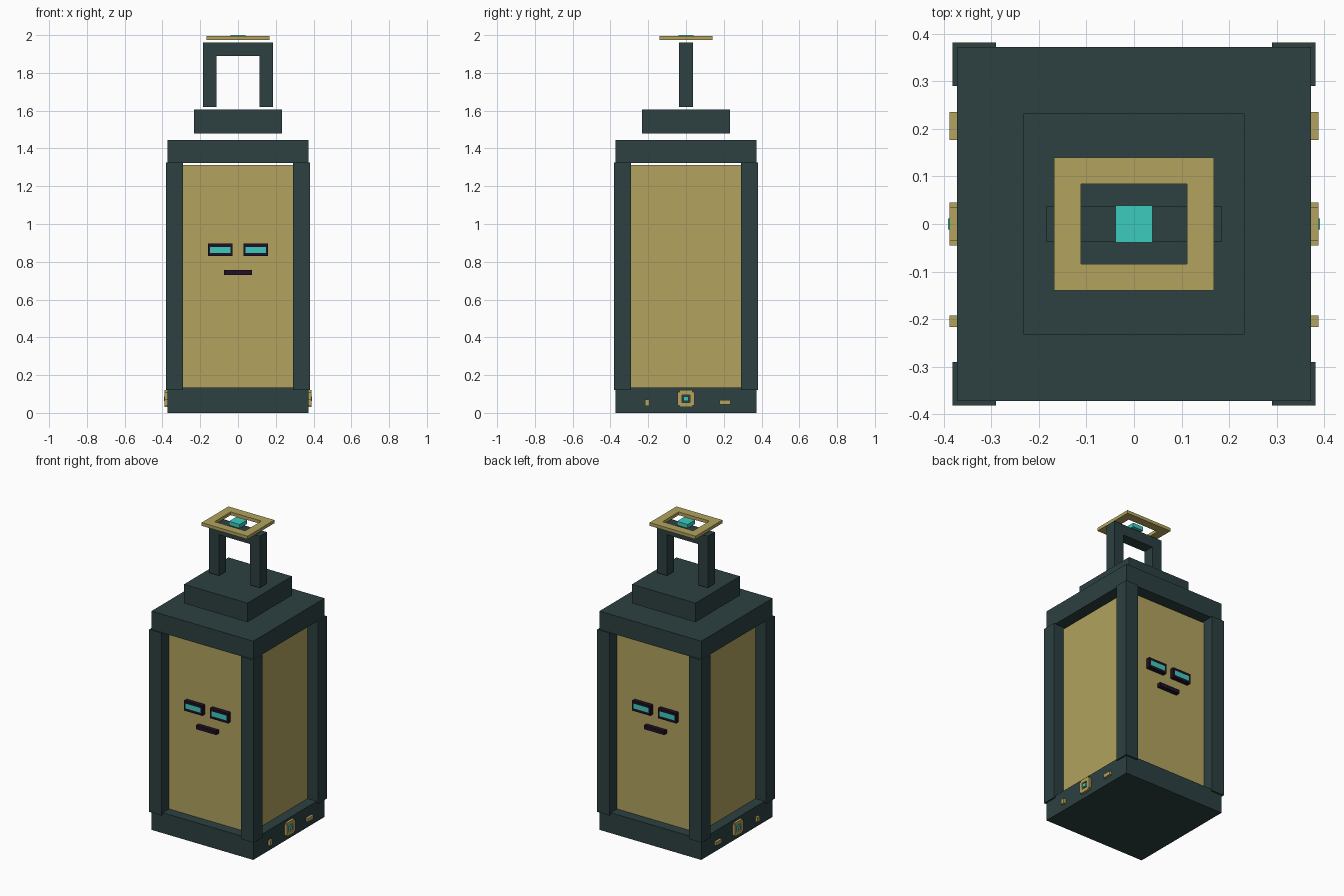
import bpy
import math
from mathutils import Matrix

cube = bpy.data.objects.get("Cube")
if cube:
    bpy.data.objects.remove(cube, do_unlink=True)


def material(name, rgb):
    m = bpy.data.materials.new(name)
    m.use_nodes = True
    m.diffuse_color = (*rgb, 1)
    bsdf = next(n for n in m.node_tree.nodes if n.type == 'BSDF_PRINCIPLED')
    bsdf.inputs["Base Color"].default_value = (*rgb, 1)
    return m


GREEN = material("dark green metal", (0.026, 0.051, 0.053))
GOLD = material("pale gold", (0.445, 0.366, 0.112))
TEAL = material("bright teal", (0.045, 0.597, 0.515))
INK = material("dark purple", (0.014, 0.005, 0.018))


def link(name, mesh, mat):
    mesh.materials.clear()
    mesh.materials.append(mat)
    obj = bpy.data.objects.new(name, mesh)
    bpy.context.collection.objects.link(obj)
    return obj


def box(name, lo, hi, mat):
    """Box between two opposite corners."""
    (x0, y0, z0), (x1, y1, z1) = lo, hi
    verts = [(x, y, z) for z in (z0, z1) for x, y in
             ((x0, y0), (x1, y0), (x1, y1), (x0, y1))]
    faces = [(3, 2, 1, 0), (4, 5, 6, 7), (0, 1, 5, 4),
             (1, 2, 6, 5), (2, 3, 7, 6), (3, 0, 4, 7)]
    mesh = bpy.data.meshes.new(name)
    mesh.from_pydata(verts, [], faces)
    return link(name, mesh, mat)


def prism(name, loops, depth, matrix, mat):
    """Flat outline with optional holes, thickened about its own plane."""
    curve = bpy.data.curves.new(name, 'CURVE')
    curve.dimensions = '2D'
    curve.fill_mode = 'BOTH'
    curve.extrude = depth / 2
    for pts in loops:
        spline = curve.splines.new('POLY')
        spline.points.add(len(pts) - 1)
        for p, (x, y) in zip(spline.points, pts):
            p.co = (x, y, 0, 1)
        spline.use_cyclic_u = True
    temp = bpy.data.objects.new(name + " outline", curve)
    mesh = bpy.data.meshes.new_from_object(temp)
    bpy.data.objects.remove(temp)
    bpy.data.curves.remove(curve)
    mesh.transform(matrix)
    for poly in mesh.polygons:
        poly.use_smooth = False
    return link(name, mesh, mat)


def rect(a, b):
    return [(-a, -b), (a, -b), (a, b), (-a, b)]


# Lantern body
box("base", (-0.372, -0.372, 0), (0.372, 0.372, 0.135), GREEN)
box("lamp_panels", (-0.306, -0.306, 0.13), (0.306, 0.306, 1.312), GOLD)
box("roof", (-0.372, -0.372, 1.322), (0.372, 0.372, 1.445), GREEN)
box("upper_roof", (-0.232, -0.232, 1.48), (0.232, 0.232, 1.606), GREEN)
for sx in (-1, 1):
    for sy in (-1, 1):
        cx, cy = sx * 0.336, sy * 0.336
        name = ("back" if sy > 0 else "front") + ("_left" if sx > 0 else "_right") + "_post"
        box(name, (cx - 0.046, cy - 0.046, 0.12), (cx + 0.046, cy + 0.046, 1.325), GREEN)

# Handle arch, standing in the xz plane
upright = Matrix.Rotation(math.pi / 2, 4, 'X')
arch = [(-0.185, 1.62), (-0.113, 1.62), (-0.113, 1.89), (0.113, 1.89),
        (0.113, 1.62), (0.185, 1.62), (0.185, 1.96), (-0.185, 1.96)]
prism("handle", [arch], 0.074, upright, GREEN)

# Floating ring and gem above the handle
prism("halo_ring", [rect(0.168, 0.14), rect(0.112, 0.084)], 0.021,
      Matrix.Translation((0, 0, 1.985)), GOLD)
box("halo_gem", (-0.039, -0.039, 1.974), (0.039, 0.039, 2.0), TEAL)

# Matching faces on the front and back panels
for side, angle in (("front", 0), ("back", math.pi)):
    turn = Matrix.Rotation(angle, 4, 'Z')
    for label, cx in (("right", -0.094), ("left", 0.094)):
        place = turn @ Matrix.Translation((cx, -0.318, 0.863)) @ upright
        prism(f"{side}_{label}_eye_frame", [rect(0.066, 0.033), rect(0.055, 0.016)],
              0.032, place, INK)
        prism(f"{side}_{label}_eye", [rect(0.055, 0.016)], 0.032, place, TEAL)
    prism(f"{side}_mouth", [rect(0.074, 0.0125)], 0.032,
          turn @ Matrix.Translation((0, -0.318, 0.743)) @ upright, INK)

# Emblem and studs on both sides of the base
badge = [(-0.035, -0.045), (0.035, -0.045), (0.035, -0.035), (0.045, -0.035),
         (0.045, 0.035), (0.035, 0.035), (0.035, 0.045), (-0.035, 0.045),
         (-0.035, 0.035), (-0.045, 0.035), (-0.045, -0.035), (-0.035, -0.035)]
sideways = Matrix.Rotation(math.pi / 2, 4, 'Z') @ upright
for label, s in (("left", 1), ("right", -1)):
    place = Matrix.Translation((s * 0.379, 0, 0.075)) @ sideways
    prism(label + "_emblem", [badge, rect(0.021, 0.021)], 0.018, place, GOLD)
    x0, x1 = sorted((s * 0.365, s * 0.391))
    box(label + "_emblem_gem", (x0, -0.012, 0.063), (x1, 0.012, 0.087), TEAL)
    x0, x1 = sorted((s * 0.365, s * 0.388))
    box(label + "_small_stud", (x0, -0.217, 0.037), (x1, -0.192, 0.07), GOLD)
    box(label + "_wide_stud", (x0, 0.177, 0.045), (x1, 0.236, 0.069), GOLD)
